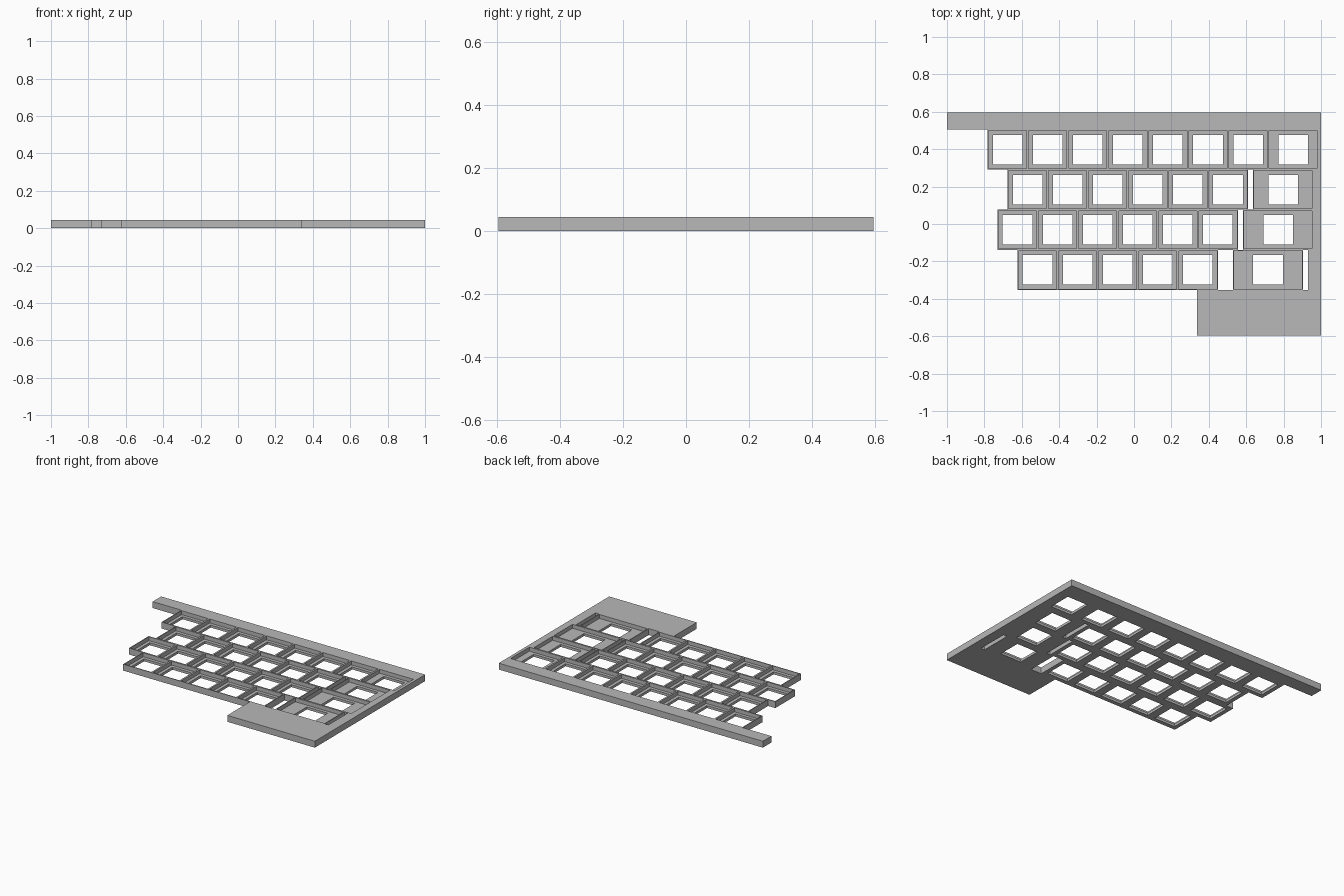
import bpy
import bmesh

cube = bpy.data.objects.get("Cube")
if cube:
    bpy.data.objects.remove(cube, do_unlink=True)

U = 0.2143          # key pitch
RIM = 0.0059        # half of the wall between two key pockets
HOLE = 0.158        # square switch opening
TOP = 0.044
FLOOR = 0.017       # top of the thin plate inside the pockets
ROW_TOP = 0.505

# Rows: left edge, number of standard keys, gap, wide key width, gap after it
ROWS = [(-0.783, 7, 0, 1.25, 0),
        (-0.676, 6, 0.125, 1.5, 0),
        (-0.730, 6, 0.125, 1.75, 0),
        (-0.623, 5, 0.375, 1.75, 0.125)]

grey = bpy.data.materials.new("plate_grey")
grey.use_nodes = True
colour = (0.48, 0.48, 0.48, 1)
grey.diffuse_color = colour
grey.node_tree.nodes["Principled BSDF"].inputs["Base Color"].default_value = colour


def add_prism(bm, points, z0, z1):
    """Extrude a closed outline from z0 up to z1."""
    face = bm.faces.new([bm.verts.new((x, y, z0)) for x, y in points])
    extruded = bmesh.ops.extrude_face_region(bm, geom=[face])["geom"]
    for v in extruded:
        if isinstance(v, bmesh.types.BMVert):
            v.co.z = z1


def add_box(bm, x0, x1, y0, y1, z0, z1):
    add_prism(bm, [(x0, y0), (x1, y0), (x1, y1), (x0, y1)], z0, z1)


def finish(bm, name):
    bmesh.ops.recalc_face_normals(bm, faces=bm.faces[:])
    mesh = bpy.data.meshes.new(name)
    bm.to_mesh(mesh)
    bm.free()
    mesh.materials.append(grey)
    obj = bpy.data.objects.new(name, mesh)
    bpy.context.collection.objects.link(obj)
    return obj


# Outer outline: straight frame edges, then the staggered left side
outline = [(-1, ROW_TOP), (-1, 0.597), (1, 0.597), (1, -0.597), (0.337, -0.597),
           (0.337, ROW_TOP - 4 * U)]
for i in reversed(range(4)):
    left = ROWS[i][0]
    outline += [(left, ROW_TOP - (i + 1) * U), (left, ROW_TOP - i * U)]
bm = bmesh.new()
add_prism(bm, outline, 0, TOP)
plate = finish(bm, "key_plate")

# Cutters: shallow key pockets, and through openings with spacer slots
pockets, openings = bmesh.new(), bmesh.new()
for i, (x, count, gap, wide, end_gap) in enumerate(ROWS):
    y1 = ROW_TOP - i * U
    y0 = y1 - U
    yc = (y0 + y1) / 2
    for width in [1] * count + [-gap, wide, -end_gap]:
        x1 = x + abs(width) * U
        if width > 0:
            xc = (x + x1) / 2
            h = HOLE / 2
            add_box(pockets, x + RIM, x1 - RIM, y0 + RIM, y1 - RIM, FLOOR, 0.1)
            add_box(openings, xc - h, xc + h, yc - h, yc + h, -0.1, 0.1)
        elif width < 0:
            add_box(openings, x, x1, y0, y1, -0.1, 0.1)
        x = x1

cutters = [finish(pockets, "pocket_cutter"), finish(openings, "opening_cutter")]
for cutter in cutters:
    cutter.hide_render = True
    mod = plate.modifiers.new(cutter.name, 'BOOLEAN')
    mod.operation = 'DIFFERENCE'
    mod.solver = 'EXACT'
    mod.object = cutter

# Bake the cuts and discard the cutters
graph = bpy.context.evaluated_depsgraph_get()
baked = bpy.data.meshes.new_from_object(plate.evaluated_get(graph))
plate.modifiers.clear()
plate.data = baked
baked.name = "key_plate"
for cutter in cutters:
    bpy.data.objects.remove(cutter, do_unlink=True)
